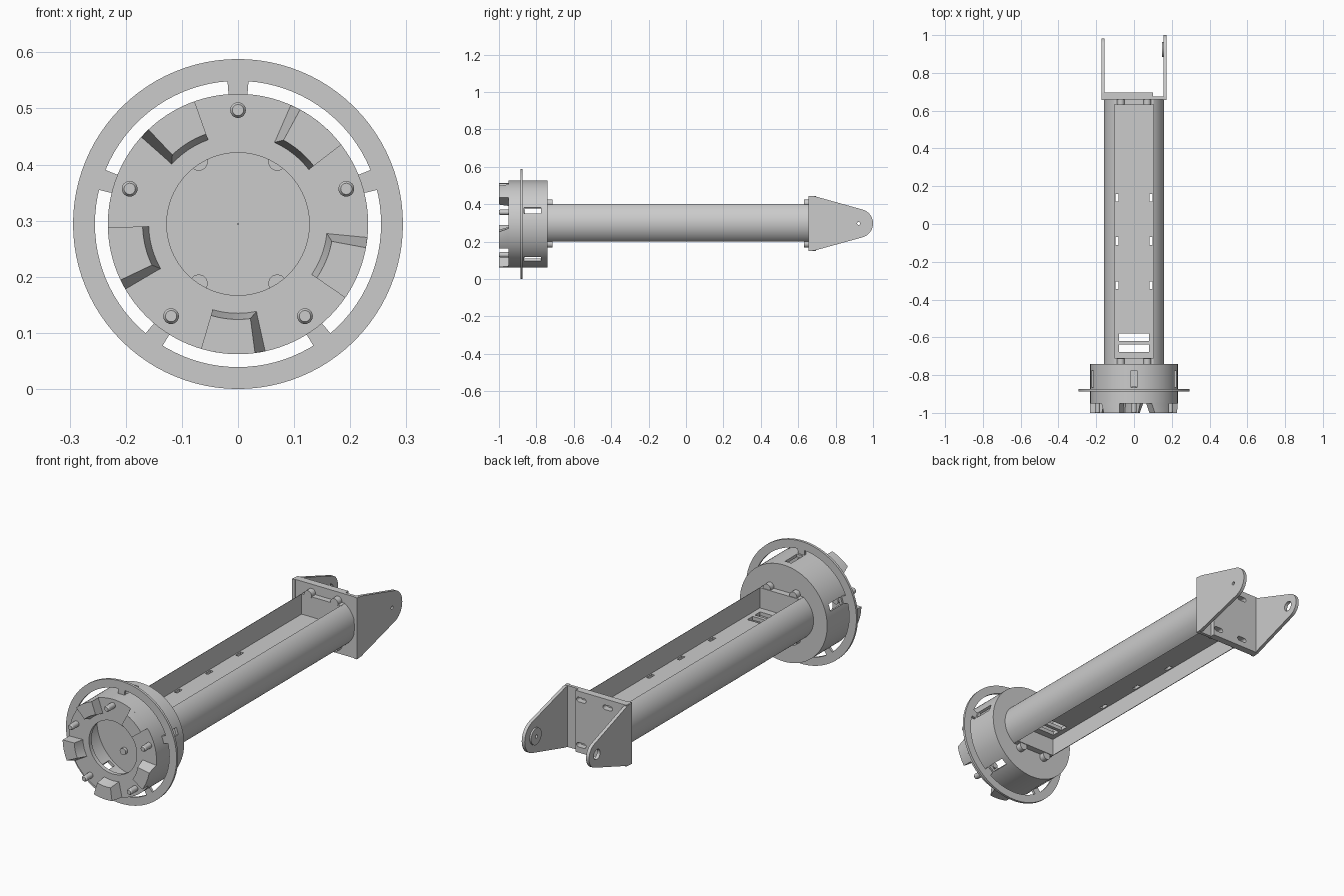
import bpy, bmesh
from math import sin, cos, radians, pi
from mathutils import Vector

if "Cube" in bpy.data.objects:
    bpy.data.objects.remove(bpy.data.objects["Cube"])

CZ = 0.294                                  # height of the main axis
PINS = [90 + 72 * i for i in range(5)]      # angles of pins, windows and spokes
PRONGS = [37.5 + 72 * i for i in range(5)]  # starting angle of each prong

AXES = {'x': lambda a, b, t: (t, a, b),
        'y': lambda a, b, t: (a, t, b),
        'z': lambda a, b, t: (a, b, t)}


def finish(name, bm):
    bmesh.ops.recalc_face_normals(bm, faces=bm.faces)
    me = bpy.data.meshes.new(name)
    bm.to_mesh(me)
    bm.free()
    ob = bpy.data.objects.new(name, me)
    bpy.context.collection.objects.link(ob)
    activate(ob)
    bpy.ops.object.shade_smooth_by_angle(angle=radians(30))
    return ob


def activate(ob):
    bpy.ops.object.select_all(action='DESELECT')
    ob.select_set(True)
    bpy.context.view_layer.objects.active = ob


def extrude(name, axis, solids):
    """Each solid is (profile, start, end[, end profile])."""
    bm = bmesh.new()
    for s in solids:
        p, lo, hi = s[:3]
        q = s[3] if len(s) > 3 else p
        a = [bm.verts.new(AXES[axis](u, v, lo)) for u, v in p]
        b = [bm.verts.new(AXES[axis](u, v, hi)) for u, v in q]
        bm.faces.new(a)
        bm.faces.new(b)
        for i in range(len(a)):
            j = (i + 1) % len(a)
            bm.faces.new((a[i], a[j], b[j], b[i]))
    return finish(name, bm)


def lathe(name, profile, n=96):
    """Spin a closed (radius, y) profile around the main axis."""
    bm = bmesh.new()
    rings = [[bm.verts.new((r * cos(2 * pi * i / n), y, CZ + r * sin(2 * pi * i / n)))
              for r, y in profile] for i in range(n)]
    m = len(profile)
    for i in range(n):
        a, b = rings[i], rings[(i + 1) % n]
        for k in range(m):
            l = (k + 1) % m
            bm.faces.new((a[k], a[l], b[l], b[k]))
    return finish(name, bm)


def arc(cx, cy, r, a0, a1, n=12):
    return [(cx + r * cos(radians(a0 + (a1 - a0) * i / n)),
             cy + r * sin(radians(a0 + (a1 - a0) * i / n))) for i in range(n + 1)]


def circle(cx, cy, r, n=24):
    return arc(cx, cy, r, 0, 360, n)[:-1]


def rect(x0, x1, y0, y1):
    return [(x0, y0), (x1, y0), (x1, y1), (x0, y1)]


def sector(r0, r1, a0, a1):
    return arc(0, CZ, r1, a0, a1) + arc(0, CZ, r0, a1, a0)


def slot(cx, cy, half, r):
    return arc(cx + half, cy, r, -90, 90, 8) + arc(cx - half, cy, r, 90, 270, 8)


def cut(ob, cutter):
    mod = ob.modifiers.new("cut", 'BOOLEAN')
    mod.operation, mod.object, mod.solver = 'DIFFERENCE', cutter, 'EXACT'
    activate(ob)
    bpy.ops.object.modifier_apply(modifier=mod.name)
    bpy.data.objects.remove(cutter)
    bpy.ops.object.shade_smooth_by_angle(angle=radians(30))


def on_axis(r, deg):
    return r * cos(radians(deg)), CZ + r * sin(radians(deg))


# Hollow drum with open front and side windows
drum = lathe("drum", [(0.127, -0.95), (0.232, -0.95), (0.232, -0.74), (0.001, -0.74),
                      (0.001, -0.76), (0.218, -0.76), (0.218, -0.93), (0.127, -0.93)])
windows = []
for d in PINS:
    u = Vector((cos(radians(d)), sin(radians(d))))
    t = Vector((-u.y, u.x)) * 0.017
    c = Vector((0, CZ))
    windows.append(([tuple(c + u * r + t * s) for r, s in
                     ((0.2, -1), (0.26, -1), (0.26, 1), (0.2, 1))], -0.865, -0.775))
cut(drum, extrude("window_cutter", 'y', windows))

# Thin flange ring held by five spokes
lathe("flange_ring", [(0.255, -0.886), (0.294, -0.886), (0.294, -0.874), (0.255, -0.874)])
extrude("flange_spokes", 'y', [(sector(0.226, 0.258, d - 4.2, d + 4.2), -0.886, -0.874)
                               for d in PINS])

# Front prongs with one sloped side, and round pins between them
extrude("front_prongs", 'y', [(sector(0.170, 0.232, a, a + 24), -1.0, -0.945,
                               sector(0.158, 0.232, a, a + 29)) for a in PRONGS])
pins = []
for d in PINS:
    x, z = on_axis(0.203, d)
    pins += [(circle(x, z, 0.010), -1.0, -0.994, circle(x, z, 0.014)),
             (circle(x, z, 0.014), -0.994, -0.86)]
extrude("front_pins", 'y', pins)

# Arm: two round-backed side rails
rail = arc(0.042, 0.30, 0.118, -58, 58, 24)
extrude("arm_rails", 'y', [([(s * x, z) for x, z in rail], -0.745, 0.66) for s in (1, -1)])

# Arm: centre web with slots
web = extrude("arm_web", 'z', [(rect(-0.106, 0.106, -0.74, 0.65), 0.285, 0.303)])
holes = [rect(s * 0.09 - 0.008, s * 0.09 + 0.008, y - 0.02, y + 0.02)
         for s in (-1, 1) for y in (0.14, -0.09, -0.325)]
holes += [rect(-0.08, 0.08, y - 0.02, y + 0.02) for y in (-0.6, -0.657)]
cut(web, extrude("web_cutter", 'z', [(h, 0.25, 0.35) for h in holes]))

# Arm end walls and bolt bosses
extrude("arm_end_walls", 'y', [(rect(-0.106, 0.106, 0.2, 0.4), a, b)
                               for a, b in ((-0.745, -0.71), (0.632, 0.66))])
BOLTS = [(x, z) for x in (-0.07, 0.07) for z in (0.188, 0.405)]
extrude("bolt_bosses", 'y', [(circle(x, z, 0.02), a, b) for x, z in BOLTS
                             for a, b in ((-0.745, -0.713), (0.63, 0.665))])
extrude("inner_bolts", 'y', [(circle(x, z, 0.016), -0.775, -0.755) for x, z in BOLTS])

# Rear bracket base plate with adjustment slots
plate = extrude("bracket_plate", 'z', [([(-0.17, 0.66), (0.17, 0.66), (0.17, 0.675),
                                         (0.10, 0.675), (0.10, 0.695), (-0.17, 0.695)],
                                        0.15, 0.445)])
cut(plate, extrude("plate_cutter", 'y', [(slot(x, z, 0.014, 0.011), 0.666, 0.72)
                                         for x, z in BOLTS]))


# Rear bracket cheeks with rounded tips
def cheek(name, x0, x1, r, hole):
    outline = ([(0.656, 0.15), (0.69, 0.153)] + arc(0.923, 0.297, r, -74, 74, 24)
               + [(0.69, 0.442), (0.656, 0.445)])
    ob = extrude(name, 'x', [(outline, x0, x1)])
    cut(ob, extrude("cheek_cutter", 'x', [(circle(0.923, 0.297, hole), x0 - 0.05, x1 + 0.05)]))


cheek("left_cheek", -0.173, -0.157, 0.06, 0.024)
cheek("right_cheek", 0.157, 0.173, 0.077, 0.008)

# Pivot boss inside the right cheek
boss = extrude("pivot_boss", 'x', [(circle(0.923, 0.297, 0.04, 32), 0.149, 0.158)])
cut(boss, extrude("boss_cutter", 'x', [(circle(0.923, 0.297, 0.008), 0.1, 0.2)]))
